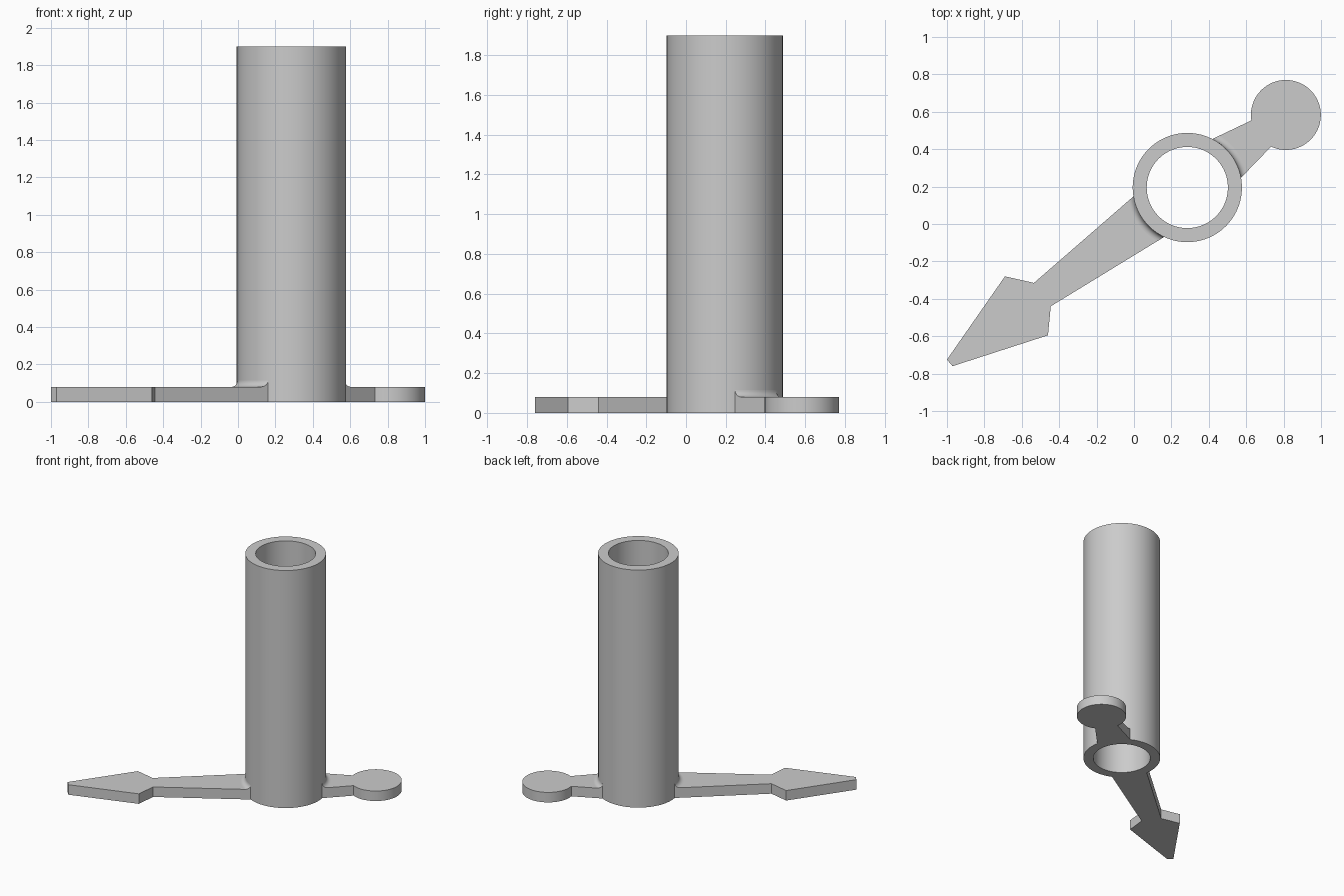
import bpy, bmesh
from math import sin, cos, pi, atan2, radians
from mathutils import Vector

if "Cube" in bpy.data.objects:
    bpy.data.objects.remove(bpy.data.objects["Cube"], do_unlink=True)

grey = bpy.data.materials.new("light grey")
grey.use_nodes = True
COLOUR = (0.6, 0.6, 0.6, 1)
grey.diffuse_color = COLOUR
grey.node_tree.nodes["Principled BSDF"].inputs["Base Color"].default_value = COLOUR

CENTRE = Vector((0.285, 0.195))
OUTER, INNER, HEIGHT = 0.292, 0.217, 1.9
THICK, FILLET = 0.08, 0.035
ROOT = OUTER - 0.002          # arms end just inside the tube wall


def finish(name, bm):
    bmesh.ops.recalc_face_normals(bm, faces=bm.faces)
    mesh = bpy.data.meshes.new(name)
    bm.to_mesh(mesh)
    bm.free()
    mesh.materials.append(grey)
    obj = bpy.data.objects.new(name, mesh)
    bpy.context.collection.objects.link(obj)
    bpy.ops.object.select_all(action='DESELECT')
    obj.select_set(True)
    bpy.context.view_layer.objects.active = obj
    bpy.ops.object.shade_smooth_by_angle(angle=radians(30))


def arc(centre, radius, start, end, steps):
    angles = [start + (end - start) * i / steps for i in range(steps + 1)]
    return [centre + radius * Vector((cos(a), sin(a))) for a in angles]


def hit_angle(edge, radius):
    """Angle at which an arm edge, running inward, meets a circle round the tube."""
    p, q = Vector(edge[0]), Vector(edge[1])
    d = (q - p).normalized()
    m = p - CENTRE
    b = m.dot(d)
    h = p + d * (-b - (b * b - m.dot(m) + radius * radius) ** 0.5) - CENTRE
    return atan2(h.y, h.x)


def edge_arc(edges, radius, steps=24):
    start, end = (hit_angle(e, radius) for e in edges)
    turn = (end - start + pi) % (2 * pi) - pi
    return arc(CENTRE, radius, start, start + turn, steps)


def loft(name, rings, heights, full_circle):
    """Join arcs of equal length into a closed-profile sweep."""
    bm = bmesh.new()
    rows = [[bm.verts.new((p.x, p.y, z)) for p in ring]
            for ring, z in zip(rings, heights)]
    n = len(rows[0])
    for row, nxt in zip(rows, rows[1:] + rows[:1]):
        for i in range(n if full_circle else n - 1):
            j = (i + 1) % n
            bm.faces.new((row[i], row[j], nxt[j], nxt[i]))
    if not full_circle:
        bm.faces.new([row[0] for row in rows])
        bm.faces.new([row[-1] for row in rows])
    finish(name, bm)


def plate(name, outline):
    bm = bmesh.new()
    base = bm.faces.new([bm.verts.new((p[0], p[1], 0)) for p in outline])
    top = bmesh.ops.extrude_face_region(bm, geom=[base])["geom"]
    bmesh.ops.translate(bm, vec=(0, 0, THICK),
                        verts=[v for v in top if isinstance(v, bmesh.types.BMVert)])
    finish(name, bm)


def fillet(name, edges):
    """Concave blend between arm top and tube, trimmed by the arm edges."""
    profile = [(ROOT, THICK - 0.002), (OUTER + FILLET, THICK - 0.002)]
    for i in range(9):
        t = pi / 2 * i / 8
        profile.append((OUTER + FILLET * (1 - sin(t)), THICK + FILLET * (1 - cos(t))))
    profile.append((ROOT, THICK + FILLET))
    loft(name, [edge_arc(edges, r) for r, z in profile], [z for r, z in profile], False)


# Hollow upright tube
loft("tube", [arc(CENTRE, r, 0, 2 * pi, 96)[:-1] for r in (OUTER, OUTER, INNER, INNER)],
     (0, HEIGHT, HEIGHT, 0), True)

# Long arm with arrow head
long_edges = [((-0.535, -0.315), (0, 0.15)), ((-0.445, -0.44), (0.16, -0.07))]
arrow = [(-0.445, -0.44), (-0.46, -0.595), (-0.97, -0.76), (-1, -0.725),
         (-0.69, -0.28), (-0.535, -0.315)]
plate("arrow_arm", edge_arc(long_edges, ROOT) + arrow)
fillet("arrow_arm_fillet", long_edges)

# Short arm with round end
short_edges = [((0.625, 0.555), (0.42, 0.455)), ((0.73, 0.405), (0.575, 0.25))]
disc = arc(Vector((0.812, 0.583)), 0.187, radians(189), radians(-115), 56)
plate("round_arm", edge_arc(short_edges[::-1], ROOT) + disc)
fillet("round_arm_fillet", short_edges)
